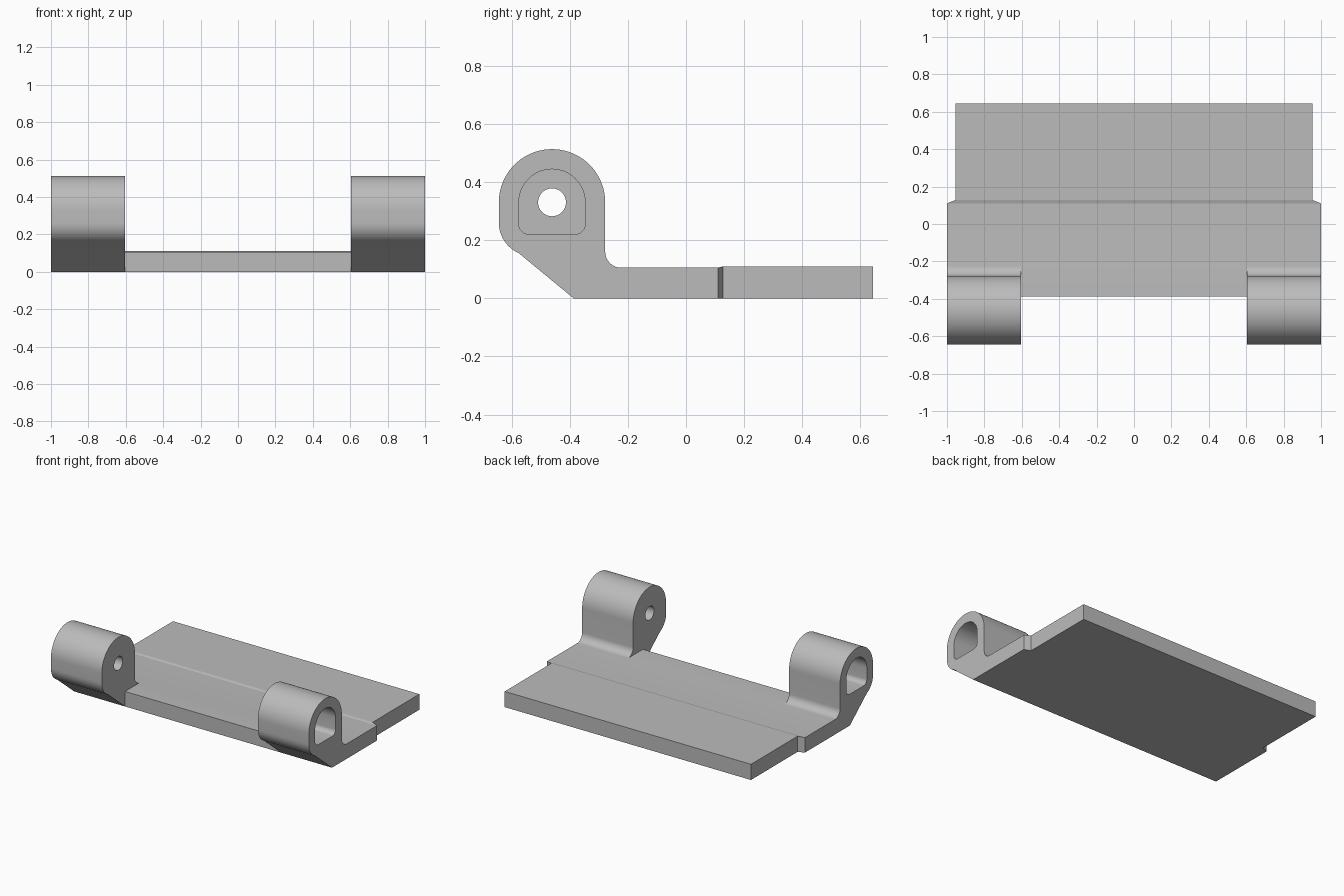
import bpy, bmesh
from math import sin, cos, radians

cube = bpy.data.objects.get("Cube")
if cube:
    bpy.data.objects.remove(cube, do_unlink=True)

GREY = (0.5, 0.5, 0.5, 1)
grey = bpy.data.materials.new("plain grey")
grey.use_nodes = True
grey.diffuse_color = GREY
grey.node_tree.nodes["Principled BSDF"].inputs["Base Color"].default_value = GREY


def make_object(name, bm):
    bmesh.ops.recalc_face_normals(bm, faces=bm.faces)
    mesh = bpy.data.meshes.new(name)
    bm.to_mesh(mesh)
    bm.free()
    mesh.materials.append(grey)
    obj = bpy.data.objects.new(name, mesh)
    bpy.context.collection.objects.link(obj)
    return obj


def arc(y, z, radius, start, end, steps):
    angles = [radians(start + (end - start) * i / steps) for i in range(steps + 1)]
    return [(y + radius * cos(a), z + radius * sin(a)) for a in angles]


def prism(name, profile, x0, x1):
    """Extrude a (y, z) profile sideways."""
    bm = bmesh.new()
    face = bm.faces.new([bm.verts.new((x0, y, z)) for y, z in profile])
    out = bmesh.ops.extrude_face_region(bm, geom=[face])
    for v in out["geom"]:
        if isinstance(v, bmesh.types.BMVert):
            v.co.x = x1
    return make_object(name, bm)


def combine(target, tool, operation):
    mod = target.modifiers.new(tool.name, "BOOLEAN")
    mod.object, mod.operation, mod.solver = tool, operation, "EXACT"
    bpy.context.view_layer.objects.active = target
    bpy.ops.object.modifier_apply(modifier=mod.name)
    bpy.data.objects.remove(tool, do_unlink=True)


# Base plate: wide front, narrower and slightly thicker rear
FRONT, THICK = -0.387, 0.105
bm = bmesh.new()
rings = []
for y, half, top in [(FRONT, 1, THICK), (0.11, 1, THICK),
                     (0.128, 0.955, 0.11), (0.644, 0.955, 0.11)]:
    corners = [(-half, 0), (half, 0), (half, top), (-half, top)]
    rings.append([bm.verts.new((x, y, z)) for x, z in corners])
for a, b in zip(rings, rings[1:]):
    for i in range(4):
        j = (i + 1) % 4
        bm.faces.new((a[i], a[j], b[j], b[i]))
bm.faces.new(rings[0])
bm.faces.new(rings[-1])
bracket = make_object("hinge_bracket", bm)

# Knuckle profiles, all around one pin axis
PIN_Y, PIN_Z = -0.461, 0.33
knuckle_profile = (
    arc(PIN_Y, PIN_Z, 0.183, 0, 180, 40)            # rounded crown
    + arc(-0.53, 0.26, 0.114, 180, 246, 12)         # rounded nose
    + [(FRONT, 0), (FRONT, THICK)]                  # sloping underside
    + arc(-0.223, THICK + 0.055, 0.055, 270, 180, 10)  # fillet onto plate
)
pocket_profile = (
    arc(PIN_Y, PIN_Z, 0.114, 0, 180, 32)
    + arc(PIN_Y - 0.079, 0.255, 0.035, 180, 270, 6)
    + arc(PIN_Y + 0.079, 0.255, 0.035, 270, 360, 6)
)
pin_profile = arc(PIN_Y, PIN_Z, 0.048, 0, 360, 32)[:-1]

# Hollow knuckle on each side, open outwards, with a pin hole through the inner wall
for side in (-1, 1):
    knuckle = prism("knuckle", knuckle_profile, 0.605 * side, side)
    combine(knuckle, prism("pocket", pocket_profile, 0.7 * side, 1.1 * side), "DIFFERENCE")
    combine(knuckle, prism("pin_hole", pin_profile, 0.5 * side, 0.8 * side), "DIFFERENCE")
    combine(bracket, knuckle, "UNION")

# Smooth the curves, keep the edges sharp
bpy.ops.object.select_all(action="DESELECT")
bracket.select_set(True)
bpy.context.view_layer.objects.active = bracket
bpy.ops.object.shade_smooth_by_angle(angle=radians(14))
